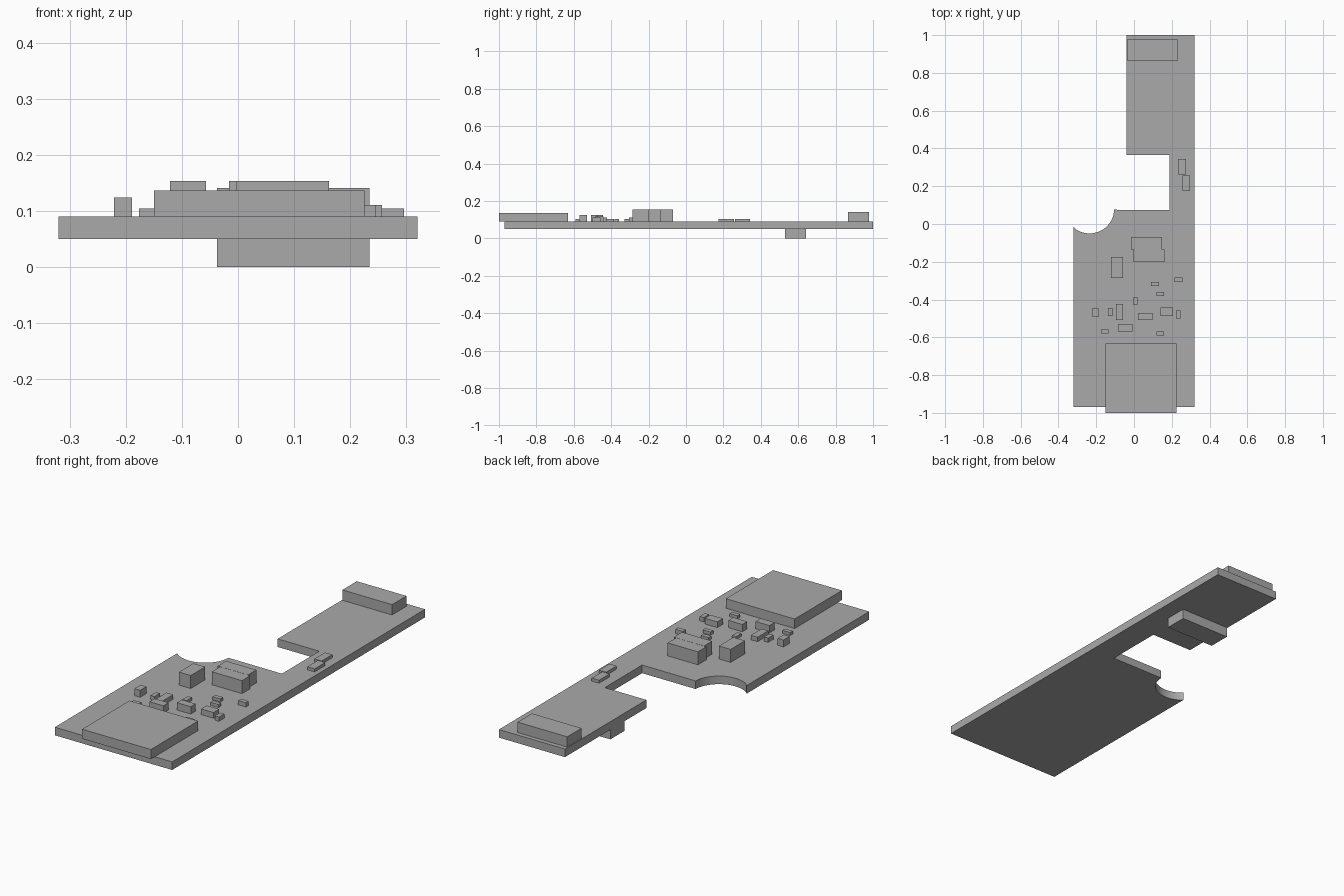
import bpy, bmesh, math

cube = bpy.data.objects.get("Cube")
if cube:
    bpy.data.objects.remove(cube, do_unlink=True)

grey = bpy.data.materials.new("plain_grey")
grey.use_nodes = True
grey.diffuse_color = (0.4, 0.4, 0.4, 1)
grey.node_tree.nodes["Principled BSDF"].inputs["Base Color"].default_value = (0.4, 0.4, 0.4, 1)

BOTTOM, TOP = 0.05, 0.09


def prism(name, outline, z0, z1):
    """Extrude a flat outline between two heights."""
    bm = bmesh.new()
    base = bm.faces.new([bm.verts.new((x, y, z0)) for x, y in outline])
    new = bmesh.ops.extrude_face_region(bm, geom=[base])["geom"]
    verts = [v for v in new if isinstance(v, bmesh.types.BMVert)]
    bmesh.ops.translate(bm, verts=verts, vec=(0, 0, z1 - z0))
    bmesh.ops.recalc_face_normals(bm, faces=bm.faces)
    mesh = bpy.data.meshes.new(name)
    bm.to_mesh(mesh)
    bm.free()
    mesh.materials.append(grey)
    obj = bpy.data.objects.new(name, mesh)
    bpy.context.collection.objects.link(obj)
    return obj


def block(name, x0, x1, y0, y1, z1, z0=TOP):
    return prism(name, [(x0, y0), (x1, y0), (x1, y1), (x0, y1)], z0, z1)


# Circuit board with a side notch and a round bite
cx, cy, r, steps = -0.235, 0.08, 0.13, 20
a0, a1 = math.radians(-2), math.radians(-131)
bite = [(cx + r * math.cos(a0 + (a1 - a0) * i / steps),
         cy + r * math.sin(a0 + (a1 - a0) * i / steps)) for i in range(steps)]
prism("circuit_board",
      [(-0.32, -0.97), (0.32, -0.97), (0.32, 1), (-0.04, 1), (-0.04, 0.366),
       (0.187, 0.366), (0.187, 0.075)] + bite + [(-0.32, -0.015)], BOTTOM, TOP)

# Connectors
block("front_socket", -0.15, 0.225, -1.0, -0.632, 0.137)
block("back_connector", -0.037, 0.234, 0.866, 0.978, 0.141)
block("underside_connector", -0.037, 0.234, 0.53, 0.642, BOTTOM, 0)

# Tall components
block("tall_chip_back", -0.016, 0.149, -0.135, -0.07, 0.154)
block("tall_chip_front", -0.003, 0.162, -0.2, -0.136, 0.154)
block("tall_chip_left", -0.121, -0.057, -0.287, -0.175, 0.154)

# Medium components: x0, x1, y0, y1, top
medium = [(-0.221, -0.189, -0.492, -0.444, 0.124), (0.022, 0.098, -0.508, -0.47, 0.126),
          (0.139, 0.207, -0.486, -0.442, 0.118), (-0.084, -0.008, -0.57, -0.53, 0.126),
          (-0.094, -0.057, -0.507, -0.423, 0.112)]
for i, box in enumerate(medium):
    block(f"medium_part_{i + 1}", *box)

# Small flat components by centre, lying along x or y
along_x = [(0.236, -0.295, 0.111), (0.112, -0.317, 0.105), (0.139, -0.37, 0.105),
           (-0.155, -0.57, 0.105), (0.139, -0.58, 0.105)]
along_y = [(0.008, -0.407, 0.105), (-0.126, -0.465, 0.111), (0.234, -0.478, 0.111)]
for group, hx, hy, label in ((along_x, 0.021, 0.011, "wide"), (along_y, 0.011, 0.021, "deep")):
    for i, (x, y, top) in enumerate(group):
        block(f"small_{label}_part_{i + 1}", x - hx, x + hx, y - hy, y + hy, top)

# Flat pair on the narrow neck
for i, (x, y) in enumerate(((0.254, 0.302), (0.276, 0.215))):
    block(f"neck_part_{i + 1}", x - 0.02, x + 0.02, y - 0.041, y + 0.041, 0.105)
